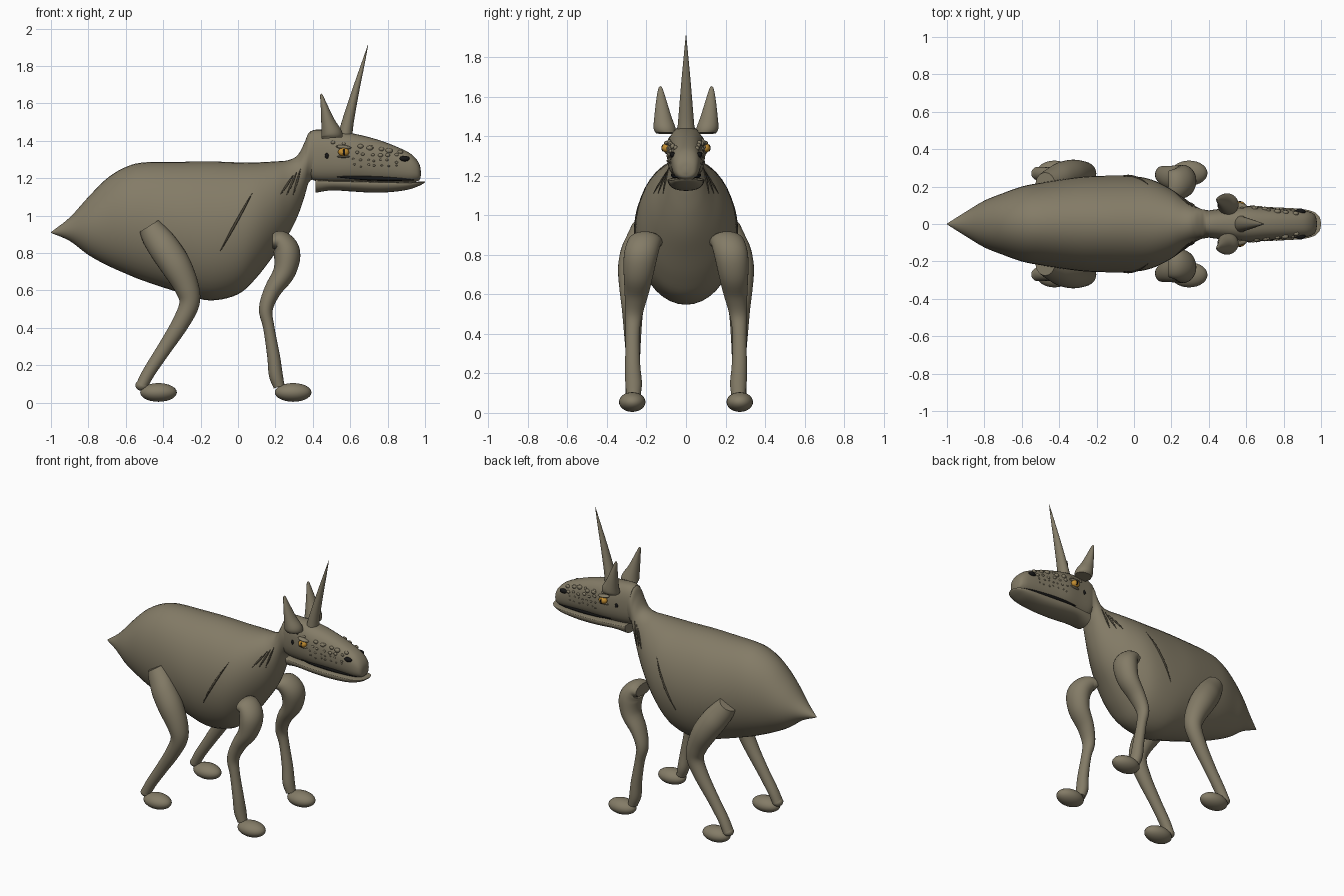
import bpy, bmesh, math, random
from mathutils import Vector
from mathutils.bvhtree import BVHTree

random.seed(4)
cube = bpy.data.objects.get("Cube")
if cube:
    bpy.data.objects.remove(cube)


def material(name, rgb):
    m = bpy.data.materials.new(name)
    m.use_nodes = True
    m.diffuse_color = (*rgb, 1)
    m.node_tree.nodes["Principled BSDF"].inputs["Base Color"].default_value = (*rgb, 1)
    return m


HIDE = material("olive_hide", (0.23, 0.2, 0.135))
SLIT = material("dark_olive", (0.07, 0.06, 0.04))
BLACK = material("black", (0.008, 0.008, 0.008))
AMBER = material("amber", (0.55, 0.27, 0.03))


def finish(name, bm, mat, angle=50):
    bmesh.ops.recalc_face_normals(bm, faces=bm.faces)
    me = bpy.data.meshes.new(name)
    bm.to_mesh(me)
    bm.free()
    ob = bpy.data.objects.new(name, me)
    bpy.context.collection.objects.link(ob)
    me.materials.append(mat)
    bpy.ops.object.select_all(action='DESELECT')
    ob.select_set(True)
    bpy.context.view_layer.objects.active = ob
    bpy.ops.object.shade_smooth_by_angle(angle=math.radians(angle))
    return ob


def smooth_path(rows, steps):
    """Catmull-Rom through rows of numbers."""
    pts = [Vector(r) for r in rows]
    pts = [2 * pts[0] - pts[1]] + pts + [2 * pts[-1] - pts[-2]]
    out = []
    for a, b, c, d in zip(pts, pts[1:], pts[2:], pts[3:]):
        for i in range(steps):
            t = i / steps
            out.append((2 * b + (c - a) * t + (2 * a - 5 * b + 4 * c - d) * t * t
                        + (3 * b - a - 3 * c + d) * t ** 3) / 2)
    return out + [pts[-2]]


def loft(name, rows, mat=HIDE, upright=False, sides=32, steps=5, power=1.0, roof=1.0):
    """Skin rings along rows of x, y, z, half width, half depth."""
    rings = smooth_path(rows, steps)
    bm = bmesh.new()
    loops = []
    for i, r in enumerate(rings):
        p = Vector(r[:3])
        ahead, behind = rings[min(i + 1, len(rings) - 1)], rings[max(i - 1, 0)]
        tangent = Vector(ahead[:3]) - Vector(behind[:3])
        up = Vector((0, 0, 1))
        if not upright:
            up = tangent.cross(Vector((0, 1, 0))).normalized()
        loop = []
        for k in range(sides):
            a = math.tau * k / sides
            c, s = math.cos(a), math.sin(a)
            c = math.copysign(abs(c) ** power, c)
            s = math.copysign(abs(s) ** power, s) * (roof if s > 0 else 1)
            loop.append(bm.verts.new(p + Vector((0, c * max(r[3], 0.001), 0)) + up * s * max(r[4], 0.001)))
        loops.append(loop)
    for a, b in zip(loops, loops[1:]):
        for k in range(sides):
            n = (k + 1) % sides
            bm.faces.new((a[k], a[n], b[n], b[k]))
    bm.faces.new(loops[0])
    bm.faces.new(loops[-1])
    return finish(name, bm, mat)


def upright_rows(table):
    """Turn x, top, bottom, half width into loft rows."""
    return [(x, 0, (t + b) / 2, w, (t - b) / 2) for x, t, b, w in table]


def ball(name, centre, size, mat=HIDE, seg=20, tilt=0):
    bm = bmesh.new()
    bmesh.ops.create_uvsphere(bm, u_segments=seg, v_segments=seg // 2, radius=1)
    bmesh.ops.scale(bm, vec=size, verts=bm.verts)
    ob = finish(name, bm, mat)
    ob.location = centre
    ob.rotation_euler.y = tilt
    return ob


# Trunk and neck
trunk = loft("trunk", upright_rows([
    (-1, .912, .908, .002), (-.9, .99, .865, .065), (-.8, 1.1, .79, .125), (-.7, 1.2, .735, .165),
    (-.6, 1.26, .69, .2), (-.5, 1.285, .65, .22), (-.3, 1.288, .585, .25), (-.15, 1.29, .547, .258),
    (0, 1.285, .58, .255), (.1, 1.285, .67, .235), (.2, 1.29, .8, .185), (.27, 1.297, .9, .135),
    (.32, 1.325, 1.0, .1), (.355, 1.39, 1.1, .082), (.38, 1.445, 1.18, .076), (.42, 1.455, 1.2, .07)]),
    upright=True, sides=40)

# Skull and lower jaw
skull = loft("skull", upright_rows([
    (.385, 1.45, 1.2, .068), (.42, 1.46, 1.185, .076), (.5, 1.455, 1.18, .085), (.6, 1.442, 1.178, .096),
    (.7, 1.42, 1.175, .088), (.8, 1.388, 1.175, .08), (.9, 1.345, 1.175, .072),
    (.945, 1.312, 1.18, .063), (.97, 1.275, 1.19, .045), (.978, 1.235, 1.215, .01)]),
    upright=True, power=.82)
loft("lower_jaw", [
    (.415, 0, 1.185, .075, .062), (.5, 0, 1.182, .085, .047), (.6, 0, 1.18, .093, .05),
    (.7, 0, 1.177, .091, .053), (.8, 0, 1.175, .087, .05), (.9, 0, 1.175, .08, .038),
    (.96, 0, 1.178, .065, .022), (.99, 0, 1.181, .04, .01), (1, 0, 1.183, .008, .003)],
    upright=True, power=.85, roof=.15)


def surface(ob):
    me = ob.data
    return BVHTree.FromPolygons([v.co for v in me.vertices], [list(p.vertices) for p in me.polygons])


SKIN, FACE = surface(trunk), surface(skull)


def side_point(tree, x, z, side):
    return tree.ray_cast(Vector((x, side, z)), Vector((0, -side, 0)))[0]


def streak(name, tree, start, end, side, radius, mat):
    """A thin raised line lying on a surface."""
    rows = []
    for i in range(9):
        t = i / 8
        p = side_point(tree, start[0] + (end[0] - start[0]) * t, start[1] + (end[1] - start[1]) * t, side)
        r = radius * (.25 + .75 * math.sin(math.pi * t))
        if p:
            rows.append((*p, r, r))
    loft(name, rows, mat, sides=8, steps=2)


# Horn
loft("horn", [(.57, 0, 1.41, .046, .04), (.587, 0, 1.5, .038, .032), (.627, 0, 1.66, .025, .02),
              (.665, 0, 1.8, .012, .01), (.695, 0, 1.912, .001, .001)])

for side, tag in ((1, "left"), (-1, "right")):
    # Ears
    loft(tag + "_ear", [(.503, side * .1, 1.415, .052, .055), (.5, side * .108, 1.44, .056, .056),
                        (.482, side * .117, 1.5, .043, .038), (.462, side * .125, 1.58, .026, .02),
                        (.447, side * .129, 1.64, .011, .008), (.445, side * .13, 1.653, .001, .001)])

    # Legs
    loft(tag + "_front_leg", [
        (.185, side * .2, .865, .084, .04), (.228, side * .212, .86, .086, .06), (.262, side * .228, .8, .086, .071),
        (.248, side * .24, .7, .075, .06), (.185, side * .25, .6, .06, .046), (.149, side * .264, .5, .045, .037),
        (.165, side * .27, .4, .035, .03), (.19, side * .27, .25, .038, .034), (.202, side * .265, .15, .042, .037),
        (.22, side * .265, .085, .035, .03)])
    loft(tag + "_hind_leg", [
        (-.475, side * .215, .945, .06, .06), (-.44, side * .23, .89, .07, .075), (-.39, side * .25, .82, .08, .083),
        (-.33, side * .264, .73, .08, .081), (-.275, side * .268, .62, .068, .066), (-.26, side * .27, .53, .055, .054),
        (-.31, side * .27, .42, .045, .046), (-.4, side * .268, .28, .036, .038),
        (-.475, side * .268, .165, .036, .034), (-.515, side * .27, .09, .036, .032)])
    ball(tag + "_hind_heel", (-.513, side * .27, .093), (.036, .036, .03))
    for name, x in (("front", .295), ("hind", -.425)):
        ball(f"{tag}_{name}_foot", (x, side * .272, .055), (.098, .067, .05), seg=28)

    # Slits on the neck and flank
    for i in range(3):
        streak(f"{tag}_neck_slit_{i}", SKIN, (.225 + i * .035, 1.11), (.295 + i * .02, 1.215 + i * .018),
               side, .006, SLIT)
    streak(tag + "_flank_slit", SKIN, (-.095, .81), (.077, 1.122), side, .007, SLIT)

    # Eyes with slit pupils and brows
    eye = side_point(FACE, .565, 1.34, side)
    ball(tag + "_eye", eye + Vector((0, side * .008, 0)), (.03, .022, .023), AMBER)
    ball(tag + "_pupil", eye + Vector((.002, side * .025, 0)), (.007, .007, .018), BLACK, 12)
    ball(tag + "_brow", eye + Vector((0, -side * .002, .026)), (.042, .022, .011), HIDE, 16, .1)
    ball(tag + "_eyelid", eye + Vector((0, -side * .002, -.024)), (.036, .016, .007), HIDE, 16)

    # Ear hole, nostril and mouth line
    ball(tag + "_ear_hole", side_point(FACE, .475, 1.32, side), (.011, .006, .015), BLACK, 12)
    ball(tag + "_nostril", side_point(FACE, .89, 1.305, side), (.028, .015, .015), BLACK, 16)
    streak(tag + "_mouth_line", FACE, (.53, 1.208), (.94, 1.192), side, .013, BLACK)

    # Scale bumps in rows along the snout
    for x0, z0, slope, count, size in ((.65, 1.375, -.14, 5, .019), (.63, 1.34, -.1, 6, .012),
                                       (.62, 1.305, -.08, 7, .008), (.62, 1.27, -.04, 7, .007),
                                       (.5, 1.385, -.1, 4, .012)):
        for i in range(count):
            x = x0 + i * .22 / max(count - 1, 1) + random.uniform(-.008, .008)
            p = side_point(FACE, x, z0 + slope * (x - x0) + random.uniform(-.008, .008), side)
            if p:
                s = size * random.uniform(.8, 1.15)
                ball(f"{tag}_scale_bump", p, (s, s * .7, s * .75), HIDE, 10)
